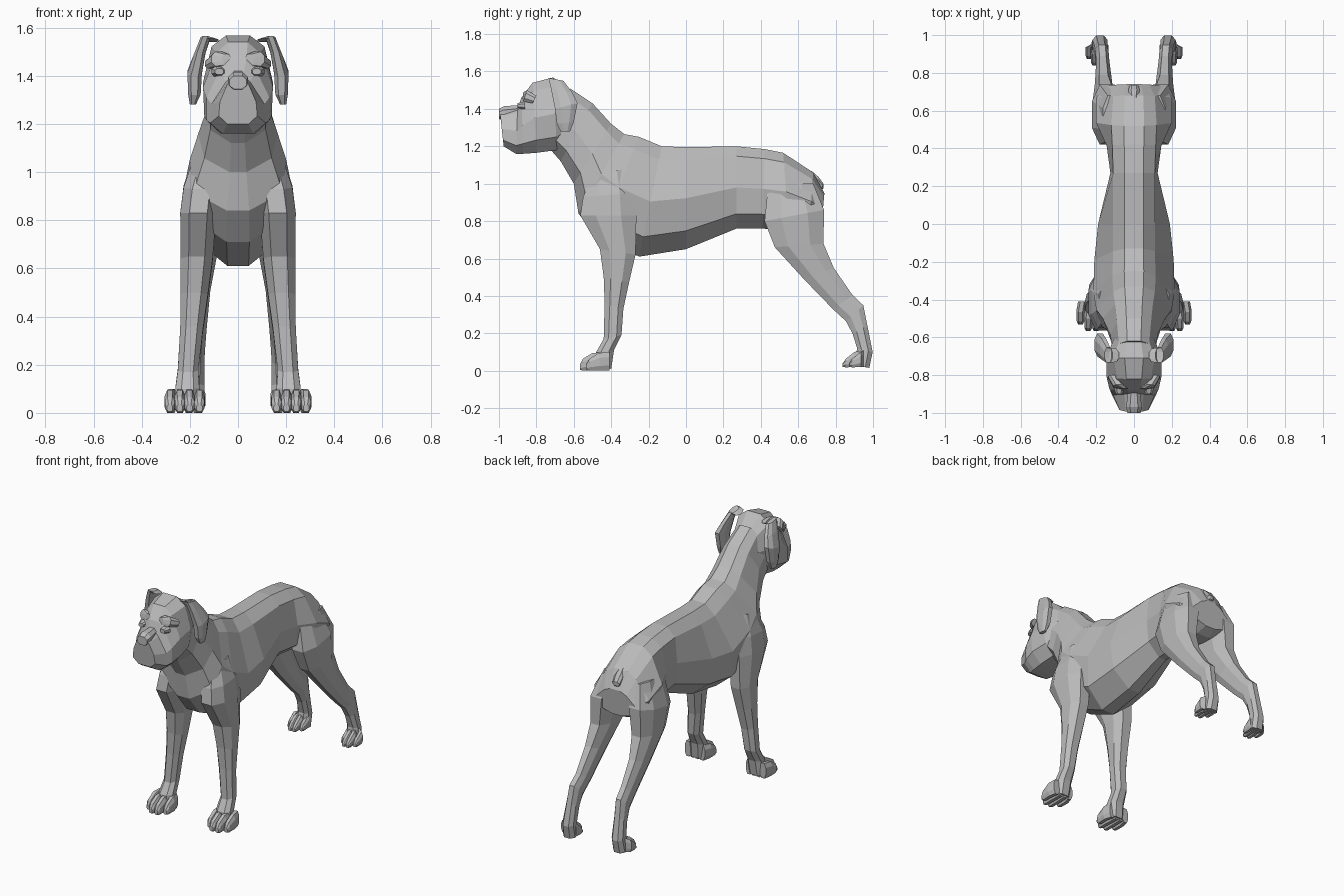
import bpy, bmesh
from mathutils import Vector

coat = bpy.data.materials.new("grey_coat")
coat.diffuse_color = (0.5, 0.5, 0.5, 1)


def loft(name, rings):
    """Skin a list of equal-sized closed rings and cap both ends."""
    bm = bmesh.new()
    loops = [[bm.verts.new(p) for p in ring] for ring in rings]
    n = len(loops[0])
    for a, b in zip(loops, loops[1:]):
        for i in range(n):
            j = (i + 1) % n
            bm.faces.new((a[i], a[j], b[j], b[i]))
    bm.faces.new(loops[0])
    bm.faces.new(loops[-1])
    bmesh.ops.recalc_face_normals(bm, faces=bm.faces)
    me = bpy.data.meshes.new(name)
    bm.to_mesh(me)
    bm.free()
    me.materials.append(coat)
    ob = bpy.data.objects.new(name, me)
    bpy.context.collection.objects.link(ob)
    return ob


def section(yt, zt, yb, zb, b, c, d, low=0.25):
    """Symmetric body slice from a top point to a bottom point, with half widths."""
    half = [(0.45 * b, 0), (b, 0.12), (c, 0.5), (d, 0.82), (low * d, 1)]
    pts = [(x, yt + (yb - yt) * f, zt + (zb - zt) * f) for x, f in half]
    return pts + [(-x, y, z) for x, y, z in reversed(pts)]


OCT = [(-.5, -1), (.5, -1), (1, -.45), (1, .45), (.5, 1), (-.5, 1), (-1, .45), (-1, -.45)]


def oct_ring(s, y0, z0, y1, z1, x0, x1):
    """Octagon spanning two points in the side plane and an x range; s mirrors it."""
    cx, hx = (x0 + x1) / 2, (x1 - x0) / 2
    return [(s * (cx + hx * u), (y0 + y1) / 2 + (y1 - y0) / 2 * v,
             (z0 + z1) / 2 + (z1 - z0) / 2 * v) for u, v in OCT]


def limb(name, s, rows):
    return loft(name, [oct_ring(s, *r) for r in rows])


# neck, chest, belly and rump
loft("torso", [section(*r) for r in [
    (-.62, 1.51, -.74, 1.20, .08, .115, .11),
    (-.50, 1.43, -.67, 1.12, .09, .125, .115),
    (-.40, 1.32, -.60, 1.00, .10, .165, .14),
    (-.33, 1.265, -.575, .84, .11, .20, .185),
    (-.25, 1.25, -.47, .71, .115, .215, .19),
    (-.13, 1.20, -.25, .61, .11, .21, .175),
    (.00, 1.195, .00, .65, .11, .19, .165),
    (.27, 1.20, .27, .76, .11, .125, .11),
    (.42, 1.185, .41, .76, .115, .145, .13),
    (.52, 1.165, .55, .75, .12, .20, .17),
    (.68, 1.06, .66, .75, .11, .20, .18),
    (.74, .95, .725, .78, .08, .15, .14)]])

# skull and blunt muzzle
loft("head", [section(*r, low=0.55) for r in [
    (-.59, 1.47, -.62, 1.27, .07, .105, .09),
    (-.71, 1.568, -.69, 1.18, .11, .145, .125),
    (-.82, 1.54, -.80, 1.165, .09, .145, .14),
    (-.88, 1.46, -.87, 1.16, .075, .13, .13),
    (-.90, 1.405, -.91, 1.16, .05, .11, .115),
    (-.995, 1.385, -.975, 1.20, .045, .075, .08)]])

# nose pad, with a bridge running back to the forehead
limb("nose", 1, [
    (-.88, 1.42, -.88, 1.36, -.03, .03),
    (-.97, 1.415, -.97, 1.34, -.042, .042),
    (-1.0, 1.40, -1.0, 1.345, -.035, .035)])

# docked tail
limb("tail", 1, [
    (.67, 1.07, .65, 1.01, -.02, .02),
    (.71, 1.035, .695, .985, -.03, .03),
    (.735, 1.00, .72, .965, -.025, .025),
    (.735, .975, .725, .965, -.012, .012)])

for side, s in (("left", 1), ("right", -1)):
    # folded hanging ear
    limb(side + "_ear", s, [
        (-.73, 1.555, -.66, 1.54, .08, .13),
        (-.735, 1.565, -.655, 1.55, .115, .155),
        (-.72, 1.50, -.61, 1.49, .135, .18),
        (-.70, 1.40, -.58, 1.43, .15, .21),
        (-.69, 1.32, -.60, 1.33, .155, .207),
        (-.67, 1.28, -.62, 1.28, .175, .20)])

    # heavy brow and eyelid
    limb(side + "_brow", s, [
        (-.87, 1.49, -.875, 1.445, .03, .065),
        (-.85, 1.50, -.87, 1.44, .05, .11),
        (-.80, 1.47, -.82, 1.43, .09, .138)])
    limb(side + "_eye", s, [
        (-.86, 1.44, -.86, 1.395, .05, .11),
        (-.90, 1.43, -.90, 1.405, .06, .095)])

    # foreleg from shoulder to wrist
    limb(side + "_foreleg", s, [
        (-.50, 1.05, -.32, 1.08, .07, .185),
        (-.55, .93, -.28, .95, .08, .226),
        (-.565, .83, -.265, .83, .09, .24),
        (-.46, .65, -.27, .62, .105, .238),
        (-.44, .50, -.305, .47, .125, .238),
        (-.435, .36, -.335, .33, .145, .24),
        (-.44, .17, -.345, .19, .165, .25),
        (-.48, .10, -.385, .11, .16, .26),
        (-.48, .02, -.40, .01, .165, .265)])

    # hind leg from thigh through the hock to the heel
    limb(side + "_hind_leg", s, [
        (.44, 1.00, .68, 1.00, .06, .165),
        (.42, .80, .738, .86, .06, .222),
        (.475, .66, .735, .68, .085, .217),
        (.63, .49, .79, .55, .115, .207),
        (.785, .33, .89, .405, .13, .20),
        (.855, .265, .948, .35, .135, .205),
        (.89, .20, .97, .24, .14, .21),
        (.915, .12, .998, .10, .14, .22),
        (.90, .03, .98, .015, .14, .225)])

    # toes: outer pair set back, middle pair forward, splayed outwards
    for i in range(4):
        back = 0.035 if i in (0, 3) else 0.0
        x = .172 + .034 * i
        tip = .160 + .041 * i
        limb(f"{side}_front_toe_{i + 1}", s, [
            (-.41, .10, -.41, .0, x - .022, x + .022),
            (-.50 + back, .095, -.49 + back, .0, tip - .022, tip + .022),
            (-.55 + back, .065, -.55 + back, .0, tip - .02, tip + .02),
            (-.567 + back, .035, -.567 + back, .005, tip - .012, tip + .012)])
        x = .155 + .019 * i
        tip = .152 + .029 * i
        limb(f"{side}_hind_toe_{i + 1}", s, [
            (.95, .11, .95, .02, x - .018, x + .018),
            (.90 + back, .10, .90 + back, .02, tip - .018, tip + .018),
            (.855 + back, .065, .855 + back, .018, tip - .017, tip + .017),
            (.838 + back, .04, .838 + back, .02, tip - .01, tip + .01)])
